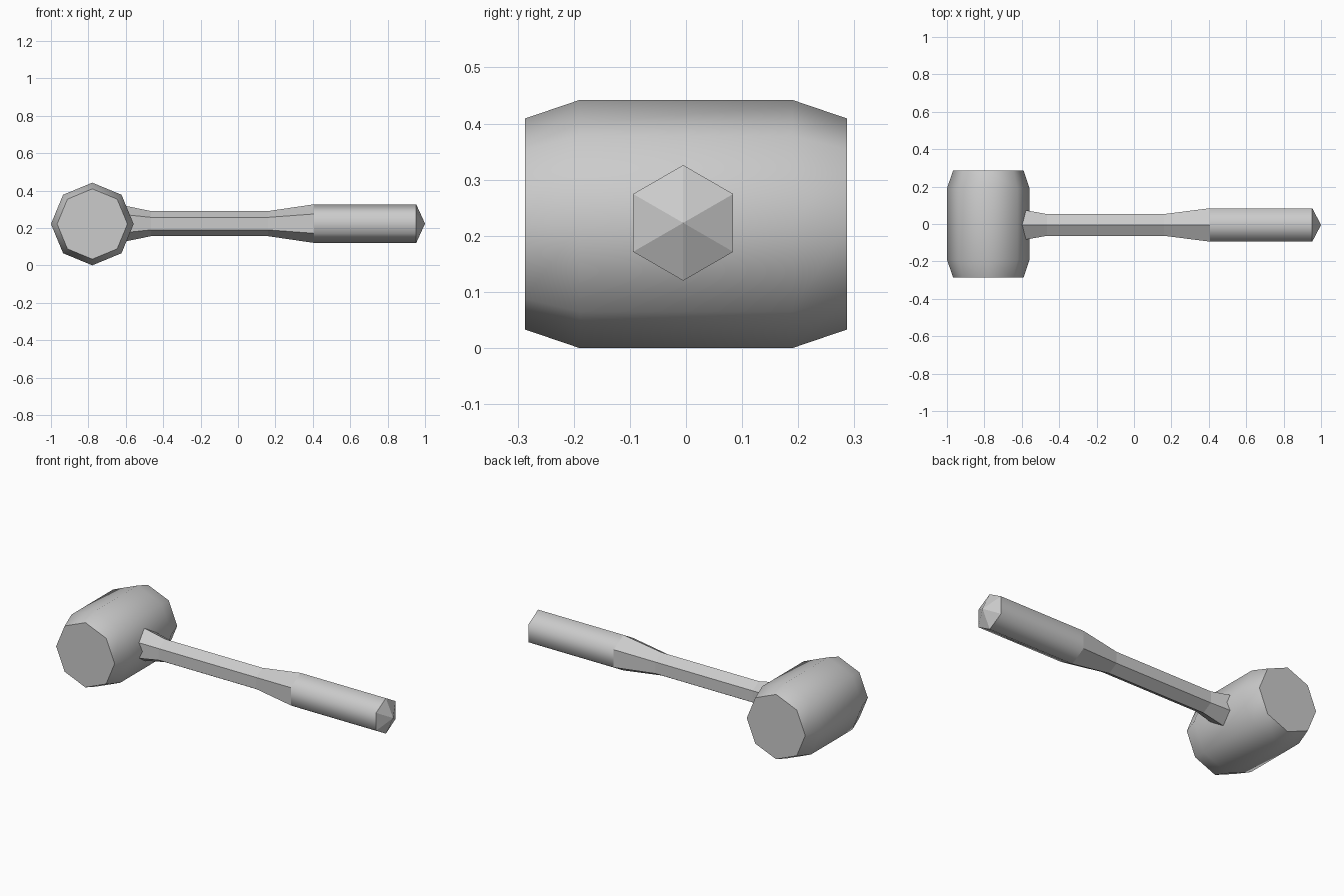
import bpy
import bmesh
from math import cos, sin, tau
from mathutils import Vector

cube = bpy.data.objects.get("Cube")
if cube:
    bpy.data.objects.remove(cube, do_unlink=True)

grey = bpy.data.materials.new("plain grey")
grey.use_nodes = True
colour = (0.6, 0.6, 0.6, 1)
grey.diffuse_color = colour
grey.node_tree.nodes["Principled BSDF"].inputs["Base Color"].default_value = colour


def lathe(name, sides, stations, centre, along, smooth_bands):
    """Loft rings of (position, radius) along an axis; the first corner points up.
    A radius of zero closes to a point, other ends get a flat cap."""
    axis = Vector(along)
    up = Vector((0, 0, 1))
    side = up.cross(axis)
    bm = bmesh.new()
    rings = []
    for pos, radius in stations:
        mid = Vector(centre) + axis * pos
        count = sides if radius else 1
        rings.append([bm.verts.new(mid + radius * (up * cos(tau * i / sides)
                      + side * sin(tau * i / sides))) for i in range(count)])
    for band, (a, b) in enumerate(zip(rings, rings[1:])):
        for i in range(sides):
            j = (i + 1) % sides
            corners = [a[i], a[j], b[j], b[i]] if len(b) > 1 else [a[i], a[j], b[0]]
            bm.faces.new(corners).smooth = band in smooth_bands
    for ring in (rings[0], rings[-1]):
        if len(ring) > 1:
            bm.faces.new(ring)
    bmesh.ops.recalc_face_normals(bm, faces=bm.faces)
    mesh = bpy.data.meshes.new(name)
    bm.to_mesh(mesh)
    bm.free()
    mesh.materials.append(grey)
    obj = bpy.data.objects.new(name, mesh)
    bpy.context.collection.objects.link(obj)
    return obj


# Eight-sided barrel head, rounded sides with flat striking faces
lathe("mallet_head", 8,
      [(-0.287, 0.188), (-0.19, 0.221), (0.19, 0.221), (0.287, 0.188)],
      (-0.779, 0, 0.221), (0, 1, 0), {0, 1, 2})

# Six-sided handle: flared socket, slim shaft, smooth grip and pointed butt
lathe("handle", 6,
      [(-0.63, 0.101), (-0.465, 0.067), (0.16, 0.067),
       (0.405, 0.103), (0.953, 0.103), (1.0, 0)],
      (0, -0.005, 0.223), (1, 0, 0), {3})
